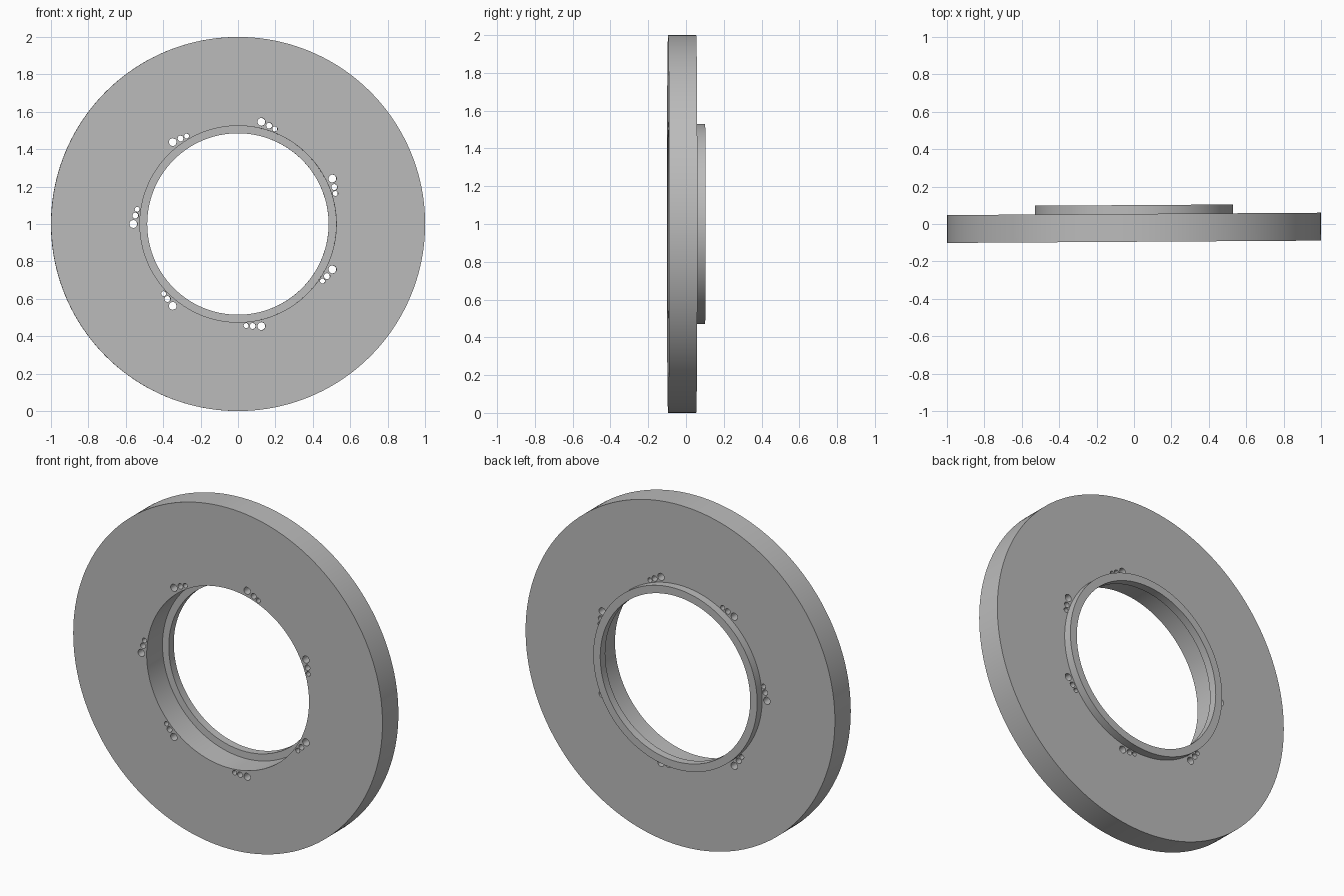
import bpy, bmesh, math
from mathutils import Matrix, Vector

if "Cube" in bpy.data.objects:
    bpy.data.objects.remove(bpy.data.objects["Cube"])

grey = bpy.data.materials.new("plain_grey")
grey.diffuse_color = (0.5, 0.5, 0.5, 1)
grey.use_nodes = True
grey.node_tree.nodes["Principled BSDF"].inputs["Base Color"].default_value = grey.diffuse_color

SEGMENTS = 160
HOLE_GROUPS = 7
TILT = math.radians(0.36)


def make_object(name, bm):
    bmesh.ops.recalc_face_normals(bm, faces=bm.faces[:])
    mesh = bpy.data.meshes.new(name)
    bm.to_mesh(mesh)
    bm.free()
    ob = bpy.data.objects.new(name, mesh)
    ob.data.materials.append(grey)
    bpy.context.collection.objects.link(ob)
    return ob


# Flanged disc: closed (radius, y) profile turned around the y axis
profile = [(1.0, -0.095), (1.0, 0.054), (0.53, 0.054), (0.53, 0.101),
           (0.485, 0.101), (0.485, 0.054), (0.525, 0.054 - 0.001), (0.525, -0.095)]
bm = bmesh.new()
rings = []
for i in range(SEGMENTS):
    a = 2 * math.pi * i / SEGMENTS
    rings.append([bm.verts.new((r * math.cos(a), y, r * math.sin(a))) for r, y in profile])
n = len(profile)
for i in range(SEGMENTS):
    here, there = rings[i], rings[(i + 1) % SEGMENTS]
    for j in range(n):
        k = (j + 1) % n
        bm.faces.new((here[j], here[k], there[k], there[j]))
disc = make_object("flanged_disc", bm)

# Drill pins: seven groups of three shrinking holes around the bore
holes = [(0.0, 0.56, 0.021), (-4.7, 0.551, 0.016), (-8.3, 0.545, 0.0135)]
bm = bmesh.new()
for g in range(HOLE_GROUPS):
    for offset, dist, radius in holes:
        a = math.radians(180 + 360 * g / HOLE_GROUPS + offset)
        centre = Vector((dist * math.cos(a), 0, dist * math.sin(a)))
        bmesh.ops.create_cone(
            bm, cap_ends=True, segments=20, radius1=radius, radius2=radius, depth=0.5,
            matrix=Matrix.Translation(centre) @ Matrix.Rotation(math.pi / 2, 4, 'X'))
drill = make_object("hole_cutter", bm)
drill.hide_render = True

# Cut the holes and discard the cutter
cut = disc.modifiers.new("holes", 'BOOLEAN')
cut.operation = 'DIFFERENCE'
cut.solver = 'EXACT'
cut.object = drill
bpy.context.view_layer.objects.active = disc
disc.select_set(True)
drill.select_set(False)
bpy.ops.object.modifier_apply(modifier=cut.name)
bpy.data.objects.remove(drill, do_unlink=True)

# Stand the disc on the ground with its slight turn, then smooth the walls
disc.data.transform(Matrix.Translation((0, 0, 1)) @ Matrix.Rotation(TILT, 4, 'Z'))
bpy.ops.object.shade_smooth_by_angle(angle=math.radians(30))
